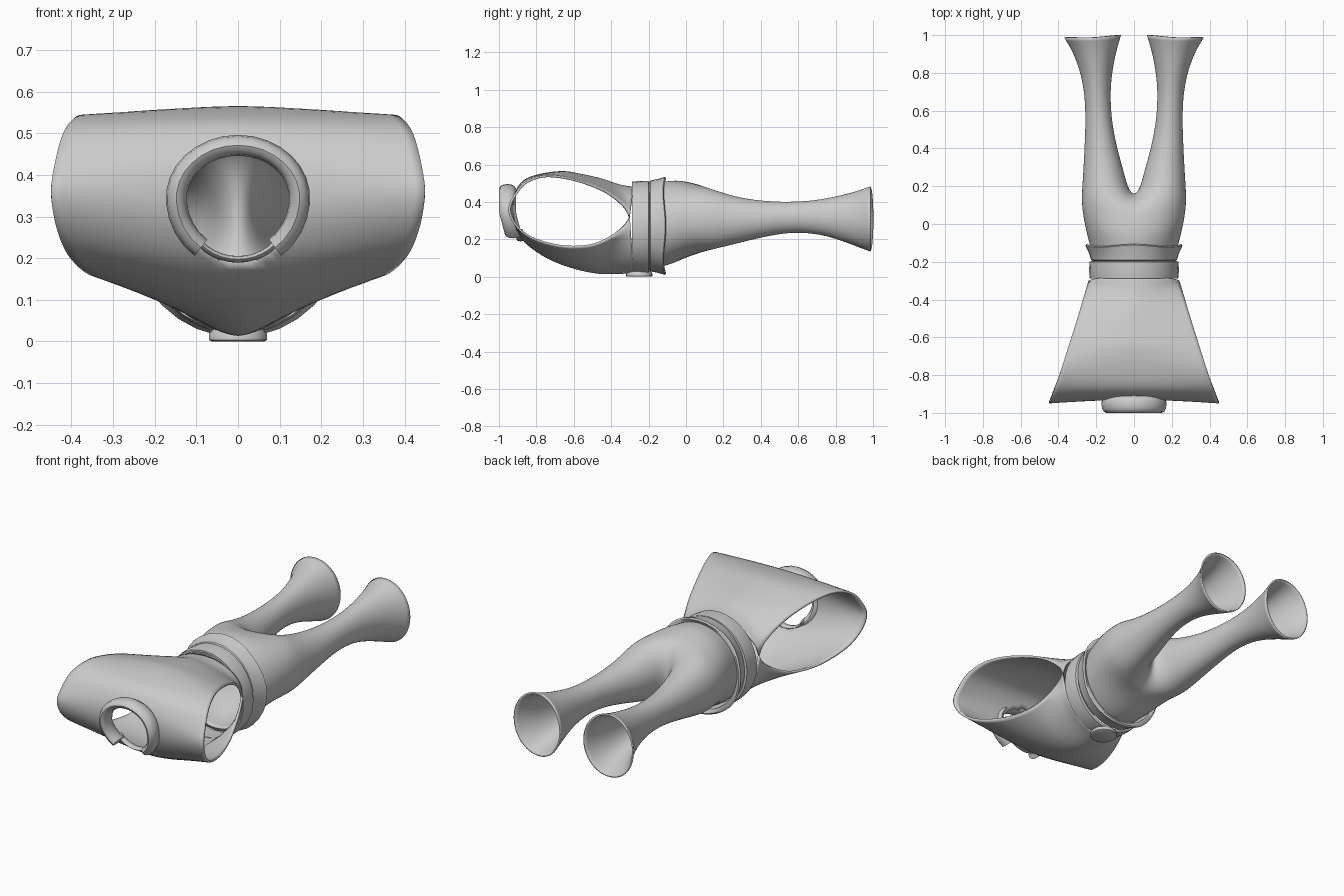
import bpy, bmesh, math
from mathutils import Vector

if "Cube" in bpy.data.objects:
    bpy.data.objects.remove(bpy.data.objects["Cube"])


def finish(name, verts, faces, mods=(), angle=40):
    me = bpy.data.meshes.new(name)
    me.from_pydata([tuple(v) for v in verts], [], faces)
    bm = bmesh.new()
    bm.from_mesh(me)
    bmesh.ops.recalc_face_normals(bm, faces=bm.faces)
    bm.to_mesh(me)
    bm.free()
    ob = bpy.data.objects.new(name, me)
    bpy.context.collection.objects.link(ob)
    for kind, props in mods:
        m = ob.modifiers.new(kind.title(), kind)
        for k, v in props.items():
            setattr(m, k, v)
    bpy.ops.object.select_all(action='DESELECT')
    ob.select_set(True)
    bpy.context.view_layer.objects.active = ob
    bpy.ops.object.shade_smooth_by_angle(angle=math.radians(angle))
    return ob


def loft(name, rings, wrap=False, caps=False, **kw):
    n, faces = len(rings[0]), []
    for i in range(len(rings) if wrap else len(rings) - 1):
        a, b = i * n, (i + 1) % len(rings) * n
        faces += [(a + j, a + (j + 1) % n, b + (j + 1) % n, b + j) for j in range(n)]
    if caps:
        faces += [tuple(range(n)), tuple(range((len(rings) - 1) * n, len(rings) * n))]
    return finish(name, [v for r in rings for v in r], faces, **kw)


def lerp_table(tab, y):
    for (y0, a), (y1, b) in zip(tab, tab[1:]):
        if y >= y1:
            return a + (b - a) * (y - y0) / (y1 - y0)
    return tab[-1][1]


def smooth_path(pts, sub):
    p = [Vector(q) for q in pts]
    p = [2 * p[0] - p[1]] + p + [2 * p[-1] - p[-2]]
    out = []
    for i in range(1, len(p) - 2):
        a, b, c, d = p[i - 1:i + 3]
        for k in range(sub):
            t = k / sub
            out.append(0.5 * (2 * b + (c - a) * t + (2 * a - 5 * b + 4 * c - d) * t * t
                              + (3 * b - a - 3 * c + d) * t ** 3))
    return out + [p[-2]]


# Torso: (y, z) profile on the centre line blended into the armhole rim
SUB, COLS = 4, 36
centre = smooth_path([(-.28, .48), (-.36, .495), (-.45, .525), (-.56, .55), (-.66, .565), (-.78, .55),
                      (-.87, .515), (-.92, .44), (-.93, .35), (-.915, .27), (-.87, .19), (-.78, .12),
                      (-.68, .07), (-.57, .035), (-.46, .015), (-.36, .015), (-.28, .02)], SUB)
rim = smooth_path([(-.30, .32), (-.33, .38), (-.42, .455), (-.55, .51), (-.68, .54), (-.78, .54),
                   (-.87, .50), (-.93, .42), (-.95, .355), (-.92, .28), (-.85, .215), (-.75, .175),
                   (-.63, .155), (-.50, .165), (-.40, .21), (-.33, .27), (-.30, .32)], SUB)
width = [(-.28, .235), (-.5, .30), (-.8, .395), (-.96, .452)]
verts, faces, rows = [], [], len(centre)
for c in range(COLS + 1):
    u = -1 + 2 * c / COLS
    for i in range(rows):
        near = max(0, 1 - min(i, rows - 1 - i) / (2 * SUB))
        k = near * (1 - math.sqrt(max(0, 1 - u * u))) + (1 - near) * abs(u) ** 1.6
        p = centre[i].lerp(rim[i], k)
        verts.append(Vector((u * lerp_table(width, rim[i].x), p.x, p.y)))

# Neck hole: drop faces inside a circle and round off its border
NZ, NR = .325, .13
inside = lambda v: v.y < -.8 and math.hypot(v.x, v.z - NZ) < NR
for c in range(COLS):
    for i in range(rows - 1):
        f = (c * rows + i, c * rows + i + 1, (c + 1) * rows + i + 1, (c + 1) * rows + i)
        if not inside(sum((verts[j] for j in f), Vector()) / 4):
            faces.append(f)
for j in {j for f in faces for j in f}:
    v = verts[j]
    d = math.hypot(v.x, v.z - NZ)
    if v.y < -.8 and d < NR:
        v.x *= NR / d
        v.z = NZ + (v.z - NZ) * NR / d
used = sorted({j for f in faces for j in f})
remap = {j: n for n, j in enumerate(used)}
finish("torso", [verts[j] for j in used], [tuple(remap[j] for j in f) for f in faces],
       mods=[('SOLIDIFY', dict(thickness=.012, offset=-1))])


# Collar: open ring round the neck, with a thin lip across the throat
def tube(name, path, rad, depth, sides=12):
    rings = []
    for x, y, z in path:
        out = Vector((x, 0, z - .34)).normalized()
        rings.append([Vector((x, y, z)) + out * rad * math.cos(t) + Vector((0, depth * math.sin(t), 0))
                      for t in (2 * math.pi * k / sides for k in range(sides))])
    loft(name, rings, caps=True)


path = []
for i in range(25):
    a = math.radians(-53 + 286 * i / 24)
    path.append((.148 * math.cos(a), -.955 + .04 * max(0, -math.sin(a)), .345 + .126 * math.sin(a)
                 + .0 if math.sin(a) > 0 else .345 + .15 * math.sin(a)))
tube("collar", path, .025, .045)
lip = []
for i in range(13):
    a = math.radians(-145 + 110 * i / 12)
    lip.append((.128 * math.cos(a), -.90 + .015 * -math.sin(a), NZ + .128 * math.sin(a)))
tube("throat_lip", lip, .008, .02, 8)


# Belt and flared waistband
def ellipse(y, rx, rz, cz, n=32, wave=0):
    return [(rx * math.cos(t), y + wave * math.cos(4 * t), cz + rz * math.sin(t))
            for t in (2 * math.pi * k / n for k in range(n))]


belt = [(-.288, .222, .232), (-.288, .234, .243), (-.245, .238, .248),
        (-.2, .235, .247), (-.196, .222, .235)]
loft("belt", [ellipse(y, a, b, .265) for y, a, b in belt], wrap=True)
band = [(-.197, .215, .232, 0), (-.19, .228, .243, 0), (-.155, .238, .25, 0),
        (-.118, .258, .262, .006), (-.112, .25, .254, .006), (-.118, .23, .235, 0)]
loft("waistband", [ellipse(y, a, b, .272, wave=w) for y, a, b, w in band], wrap=True)

# Buckle: oval disc under the belt
buckle = [(0.0, .062), (.004, .07), (.018, .07), (.03, .06)]
loft("buckle", [[(r * math.cos(t), -.25 + r * math.sin(t), z)
                 for t in (2 * math.pi * k / 24 for k in range(24))] for z, r in buckle], caps=True)

# Trousers: half hips running into one leg, mirrored
hips = [(-.2, .215, .5, .04, 1), (-.11, .24, .516, .05, 1),
        (-.04, .258, .522, .08, .95), (.04, .274, .505, .115, .85)]
legs = [(.13, .06, .282, .03, .475, .14), (.25, .03, .272, .052, .432, .17),
        (.4, .0, .264, .088, .407, .208), (.55, .0, .257, .118, .40, .237),
        (.7, .0, .263, .125, .41, .23), (.82, .0, .29, .112, .436, .195),
        (.92, .0, .33, .09, .462, .155), (.985, .015, .373, .065, .488, .13)]
verts, faces = [], []
angles = [math.pi / 2 - math.pi * k / 8 for k in range(16)]
for y, out, top, bot, p in hips:
    cz, rz = (top + bot) / 2, (top - bot) / 2
    for a in angles[:9]:
        c, s = max(0, math.cos(a)), math.sin(a)
        c = 0 if c < 1e-6 else c
        verts.append((out * c ** p, y, cz + rz * math.copysign(abs(s) ** p, s)))
for i in range(3):
    faces += [(i * 9 + j, i * 9 + j + 1, i * 9 + j + 10, i * 9 + j + 9) for j in range(8)]
prev = list(range(27, 36)) + list(range(36, 43))
for a in angles[9:]:
    verts.append((0, .04 + .11 * -math.cos(a), .31 + .175 * math.sin(a)))
for y, shift, out, inn, top, bot in legs:
    ring = []
    for a in angles:
        ring.append(len(verts))
        verts.append(((out + inn) / 2 + (out - inn) / 2 * math.cos(a),
                      y + shift * max(0, -math.cos(a)),
                      (top + bot) / 2 + (top - bot) / 2 * math.sin(a)))
    faces += [(prev[j], prev[(j + 1) % 16], ring[(j + 1) % 16], ring[j]) for j in range(16)]
    prev = ring
finish("trousers", verts, faces, angle=60, mods=[
    ('MIRROR', dict(use_clip=True, merge_threshold=.002)),
    ('SUBSURF', dict(levels=2, render_levels=2)),
    ('SOLIDIFY', dict(thickness=.008, offset=-1))])
